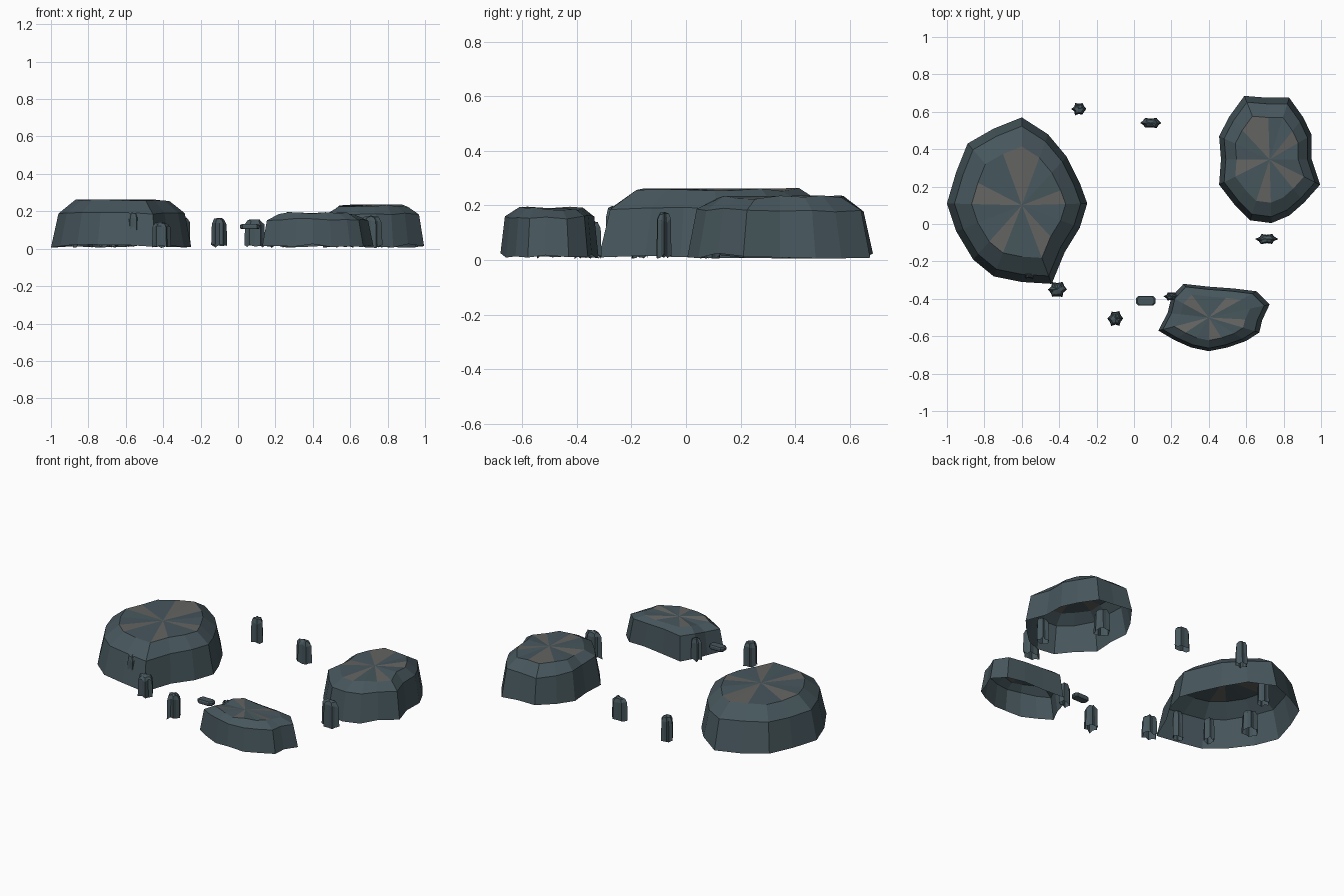
import bpy, bmesh, math, random

if "Cube" in bpy.data.objects:
    bpy.data.objects.remove(bpy.data.objects["Cube"])

random.seed(4)


def material(name, colour):
    m = bpy.data.materials.new(name)
    m.diffuse_color = colour
    m.use_nodes = True
    m.node_tree.nodes["Principled BSDF"].inputs["Base Color"].default_value = m.diffuse_color
    return m


slate = material("slate", (0.062, 0.094, 0.108, 1))
grey = material("pale_stone", (0.125, 0.125, 0.12, 1))


def shell(name, centre, outline, rings, apex, rim, wobble, pale=0):
    """Open-bottomed faceted shell: outline shrunk towards centre at each (scale, z)."""
    bm = bmesh.new()
    cx, cy = centre
    n = len(outline)
    loops = []
    for k, (s, z) in enumerate(rings):
        loop = []
        for x, y in outline:
            dz = random.uniform(0, rim) if k == 0 else random.uniform(-wobble, wobble)
            loop.append(bm.verts.new((cx + (x - cx) * s, cy + (y - cy) * s, z + dz)))
        loops.append(loop)
    for a, b in zip(loops, loops[1:]):
        for i in range(n):
            j = (i + 1) % n
            bm.faces.new((a[i], a[j], b[j], b[i]))
    top = bm.verts.new((cx, cy, apex))
    for i in range(n):
        f = bm.faces.new((loops[-1][i], loops[-1][(i + 1) % n], top))
        f.material_index = 1 if pale and i % pale == 0 else 0
    me = bpy.data.meshes.new(name)
    bm.to_mesh(me)
    bm.free()
    me.materials.append(slate)
    me.materials.append(grey)
    ob = bpy.data.objects.new(name, me)
    bpy.context.collection.objects.link(ob)
    return ob


# Large boulders (outlines run counter-clockwise)
left = [(-.60, .57), (-.75, .51), (-.89, .43), (-.95, .28), (-1, .11), (-.95, -.04),
        (-.86, -.19), (-.75, -.28), (-.60, -.31), (-.44, -.32), (-.37, -.15),
        (-.29, -.02), (-.25, .11), (-.29, .22), (-.36, .36), (-.46, .48)]
shell("left_boulder", (-.60, .10), left, [(1, .005), (.9, .19), (.67, .258)],
      .262, .02, .006, 3)

front = [(.265, -.32), (.20, -.39), (.18, -.475), (.13, -.57), (.215, -.62), (.305, -.66),
         (.40, -.68), (.50, -.66), (.60, -.625), (.67, -.58), (.685, -.515), (.725, -.43),
         (.655, -.36), (.535, -.345), (.40, -.335)]
shell("front_boulder", (.40, -.50), front, [(1, .005), (.91, .158), (.68, .188)],
      .19, .02, .008, 3)

right = [(.59, .685), (.51, .575), (.455, .47), (.465, .345), (.455, .21), (.54, .10),
         (.62, .02), (.735, .005), (.83, .045), (.91, .115), (.995, .21), (.95, .345),
         (.95, .475), (.905, .57), (.83, .675), (.715, .675)]
shell("right_boulder", (.725, .345), right, [(1, .005), (.9, .183), (.68, .23)],
      .235, .02, .007, 3)

# Small fluted stones: x, y, half width, half depth, height
stones = [(-.10, -.505, .042, .045, .165), (-.41, -.35, .054, .046, .143),
          (-.56, -.27, .038, .028, .198), (.09, .54, .06, .03, .157),
          (.71, -.08, .06, .032, .177), (-.295, .615, .04, .038, .17),
          (.20, -.387, .042, .025, .152), (-.71, -.17, .035, .035, .16),
          (-.83, .056, .055, .05, .15), (-.675, .36, .04, .04, .16),
          (.57, .39, .05, .05, .16), (.77, .095, .045, .035, .16)]
for k, (x, y, rx, ry, h) in enumerate(stones, 1):
    pts = []
    for i in range(12):
        a = math.tau * i / 12
        r = random.uniform(.92, 1.05) if i % 2 == 0 else random.uniform(.68, .82)
        pts.append((x + rx * r * math.cos(a), y + ry * r * math.sin(a)))
    shell(f"small_stone_{k}", (x, y), pts, [(1, .004), (.92, h * .82), (.65, h - .008)],
          h, .018, .006)

# Flat slab with clipped corners
bm = bmesh.new()
hx, hy, c = .053, .026, .014
corners = [(hx, hy - c), (hx - c, hy), (c - hx, hy), (-hx, hy - c),
           (-hx, c - hy), (c - hx, -hy), (hx - c, -hy), (hx, c - hy)]
levels = [(.85, .104), (1, .111), (1, .125), (.85, .131)]
loops = [[bm.verts.new((.063 + x * s, -.41 + y * s, z)) for x, y in corners]
         for s, z in levels]
for a, b in zip(loops, loops[1:]):
    for i in range(8):
        bm.faces.new((a[i], a[(i + 1) % 8], b[(i + 1) % 8], b[i]))
bm.faces.new(loops[0][::-1])
bm.faces.new(loops[-1])
bmesh.ops.recalc_face_normals(bm, faces=bm.faces)
me = bpy.data.meshes.new("floating_slab")
bm.to_mesh(me)
bm.free()
me.materials.append(slate)
bpy.context.collection.objects.link(bpy.data.objects.new("floating_slab", me))
